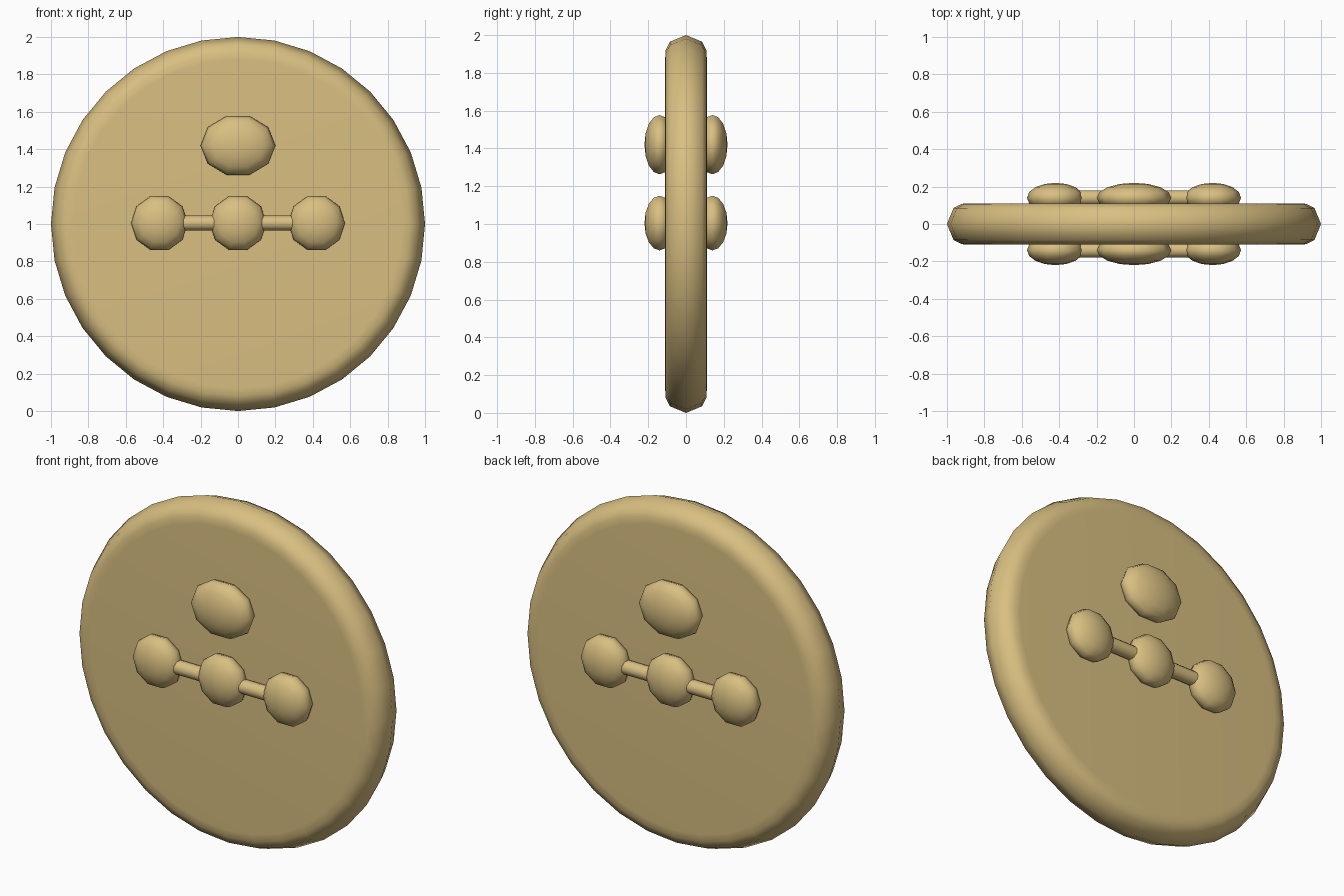
import bpy, bmesh, math
from mathutils import Matrix, Vector

cube = bpy.data.objects.get("Cube")
if cube:
    bpy.data.objects.remove(cube, do_unlink=True)

tan = bpy.data.materials.new("tan")
tan.use_nodes = True
color = (0.69, 0.52, 0.22, 1)
tan.diffuse_color = color
tan.node_tree.nodes["Principled BSDF"].inputs["Base Color"].default_value = color


def finish(name, bm, angle=180):
    bmesh.ops.recalc_face_normals(bm, faces=bm.faces)
    mesh = bpy.data.meshes.new(name)
    bm.to_mesh(mesh)
    bm.free()
    mesh.materials.append(tan)
    obj = bpy.data.objects.new(name, mesh)
    bpy.context.collection.objects.link(obj)
    bpy.ops.object.select_all(action="DESELECT")
    obj.select_set(True)
    bpy.context.view_layer.objects.active = obj
    bpy.ops.object.shade_smooth_by_angle(angle=math.radians(angle))
    return obj


# Round plate with a bevelled rim, turned around the y axis
def plate():
    bm = bmesh.new()
    profile = [(0.88, -0.11), (0.92, -0.108), (0.965, -0.085), (1, 0),
               (0.965, 0.085), (0.92, 0.108), (0.88, 0.11)]
    sides = 32
    rings = []
    for r, y in profile:
        turns = [2 * math.pi * i / sides for i in range(sides)]
        rings.append([bm.verts.new((r * math.sin(a), y, 1 + r * math.cos(a))) for a in turns])
    for a, b in zip(rings, rings[1:]):
        for i in range(sides):
            j = (i + 1) % sides
            bm.faces.new((a[i], a[j], b[j], b[i]))
    bm.faces.new(rings[0])
    bm.faces.new(rings[-1])
    finish("round_plate", bm, 60)


# Flattened ball with its pole facing out of the plate
def bead(name, center, size):
    bm = bmesh.new()
    bmesh.ops.create_uvsphere(bm, u_segments=10, v_segments=8, radius=1)
    shape = (Matrix.Translation(Vector(center)) @ Matrix.Diagonal((*size, 1))
             @ Matrix.Rotation(math.pi / 2, 4, "Y") @ Matrix.Rotation(math.pi / 2, 4, "X"))
    bm.transform(shape)
    finish(name, bm)


# Thin rod joining the beads
def rod(name, y):
    bm = bmesh.new()
    bmesh.ops.create_cone(bm, cap_ends=True, segments=12, radius1=0.04, radius2=0.04, depth=0.83)
    bm.transform(Matrix.Translation((0, y, 1.005)) @ Matrix.Rotation(math.pi / 2, 4, "Y"))
    finish(name, bm, 40)


plate()
for side, sign in (("front", -1), ("back", 1)):
    y = sign * 0.14
    bead(side + "_upper_bead", (0, y, 1.42), (0.2, 0.08, 0.165))
    for label, x in (("right", -0.42), ("middle", 0), ("left", 0.42)):
        bead(f"{side}_{label}_bead", (x, y, 1.005), (0.152, 0.08, 0.152))
    rod(side + "_rod", y)
